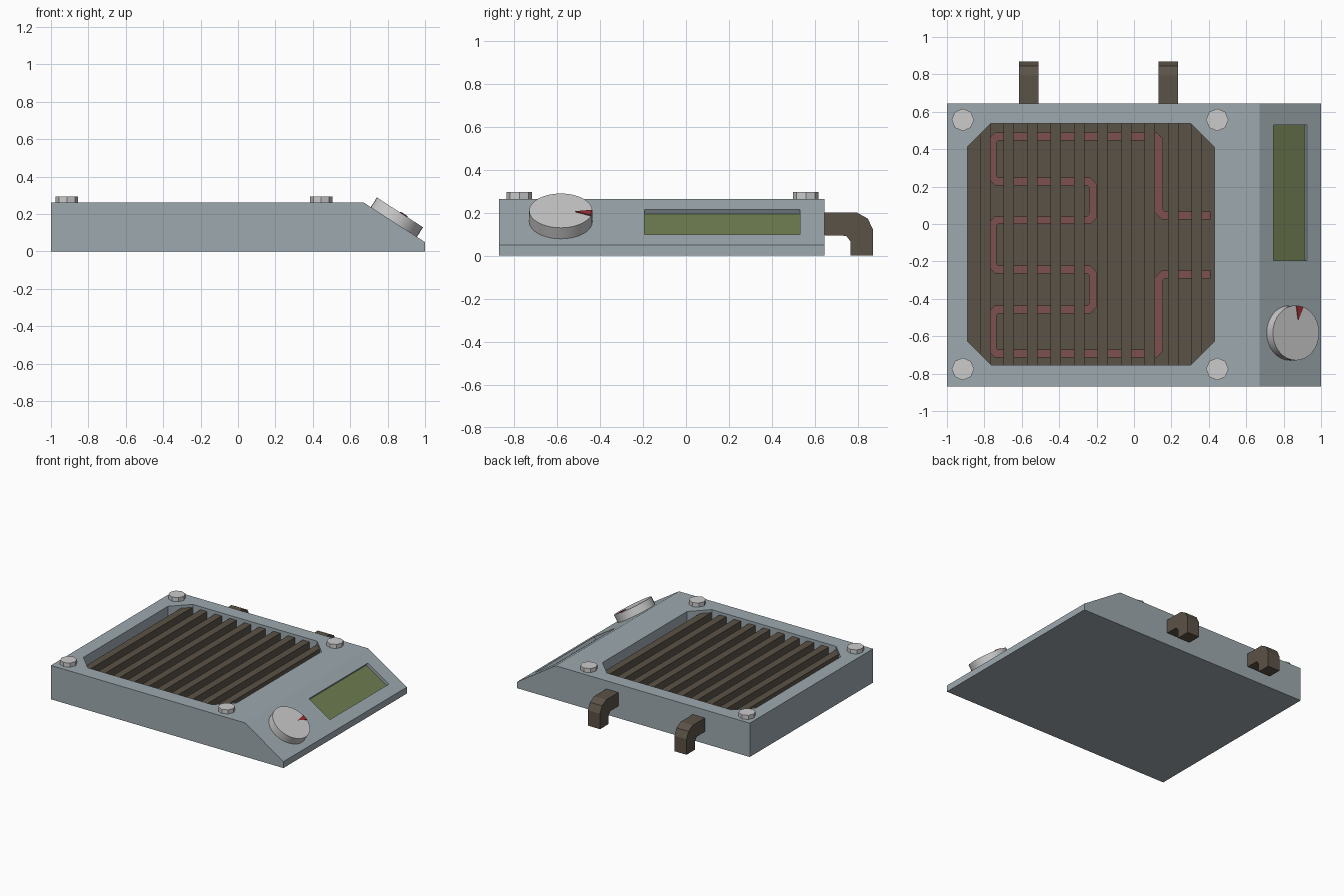
import bpy, bmesh
from math import radians, atan2, cos, sin, pi
from mathutils import Vector, Matrix

if "Cube" in bpy.data.objects:
    bpy.data.objects.remove(bpy.data.objects["Cube"])


def material(name, rgb):
    m = bpy.data.materials.new(name)
    m.diffuse_color = (*rgb, 1)
    m.use_nodes = True
    m.node_tree.nodes["Principled BSDF"].inputs["Base Color"].default_value = m.diffuse_color
    return m


SHELL = material("blue_grey", (0.34, 0.40, 0.43))
IRON = material("dark_iron", (0.105, 0.085, 0.063))
COIL = material("coil_red", (0.20, 0.082, 0.078))
GREEN = material("display_green", (0.16, 0.207, 0.082))
RED = material("pointer_red", (0.33, 0.027, 0.034))


def prism(name, outline, offset, mat=None, matrix=None):
    """Extrude a 3D outline by an offset vector."""
    bm = bmesh.new()
    face = bm.faces.new([bm.verts.new(p) for p in outline])
    ext = bmesh.ops.extrude_face_region(bm, geom=[face], use_keep_orig=True)
    moved = [g for g in ext["geom"] if isinstance(g, bmesh.types.BMVert)]
    bmesh.ops.translate(bm, verts=moved, vec=offset)
    bmesh.ops.recalc_face_normals(bm, faces=bm.faces)
    me = bpy.data.meshes.new(name)
    bm.to_mesh(me)
    bm.free()
    ob = bpy.data.objects.new(name, me)
    bpy.context.collection.objects.link(ob)
    if matrix:
        me.transform(matrix)
    if mat:
        me.materials.append(mat)
    return ob


def ring(r, n, z=0):
    return [(r * cos(2 * pi * i / n), r * sin(2 * pi * i / n), z) for i in range(n)]


def rect(hx, hy, z):
    return [(-hx, -hy, z), (hx, -hy, z), (hx, hy, z), (-hx, hy, z)]


def on_slope(x, y):
    """Frame lying on the sloped control panel."""
    z = TOP - (x - 0.67) * (TOP - 0.05) / 0.33
    return Matrix.Translation((x, y, z)) @ Matrix.Rotation(atan2(TOP - 0.05, 0.33), 4, 'Y')


def cut(target, cutter):
    mod = target.modifiers.new("cut", 'BOOLEAN')
    mod.object = cutter
    mod.operation = 'DIFFERENCE'
    mod.solver = 'EXACT'
    bpy.context.view_layer.objects.active = target
    bpy.ops.object.modifier_apply(modifier=mod.name)
    bpy.data.objects.remove(cutter)


TOP = 0.263
FLOOR = 0.05
CX, CY, HX, HY, CH = -0.23, -0.108, 0.66, 0.645, 0.125

# Body with sloped control panel
profile = [(-1, 0), (1, 0), (1, 0.05), (0.67, TOP), (-1, TOP)]
body = prism("body", [(x, -0.87, z) for x, z in profile], (0, 1.515, 0), SHELL)


# Chamfered heating well and display window cut into the body
def octagon(hx, hy, z):
    q = [(hx, hy - CH), (hx - CH, hy)]
    pts = q + [(-x, y) for x, y in q[::-1]] + [(-x, -y) for x, y in q] + [(x, -y) for x, y in q[::-1]]
    return [(CX + x, CY + y, z) for x, y in pts]


cut(body, prism("well_cutter", octagon(HX, HY, FLOOR), (0, 0, 0.4)))
panel = on_slope(0.836, 0.168)
cut(body, prism("window_cutter", rect(0.107, 0.362, -0.025), (0, 0, 0.1), matrix=panel))

# Well floor and display
prism("well_floor", octagon(HX, HY, FLOOR - 0.005), (0, 0, 0.01), IRON)
prism("display", rect(0.107, 0.362, -0.03), (0, 0, 0.007), GREEN, panel)


# Grill bars, ends following the chamfered corners
def half_len(x):
    return HY - max(0, abs(x) - (HX - CH))


for i in range(10):
    x = (i - 4.5) * 0.1257
    a, b = x - 0.029, x + 0.029
    outline = [(a, -half_len(a)), (b, -half_len(b)), (b, half_len(b)), (a, half_len(a))]
    prism(f"grill_bar_{i + 1}", [(CX + u, CY + v, 0.135) for u, v in outline], (0, 0, 0.105), IRON)

# Heating coil: serpentine path with clipped bends
rows = [0.468, 0.228, 0.02, -0.243, -0.457, -0.693]
path = [Vector((0.41, 0.045)), Vector((0.134, 0.045)), Vector((0.134, rows[0]))]
for i, y in enumerate(rows):
    ends = [-0.22, -0.757] if i % 2 == 0 else [-0.757, -0.22]
    if i == 0:
        ends = [-0.757]
    if i == 5:
        ends = [-0.757, 0.134]
    path += [Vector((x, y)) for x in ends]
path += [Vector((0.134, -0.27)), Vector((0.41, -0.27))]
pts = [path[0]]
for p, c, n in zip(path, path[1:], path[2:]):
    pts += [c + (p - c).normalized() * 0.022, c + (n - c).normalized() * 0.022]
pts.append(path[-1])
left, right = [], []
for i, p in enumerate(pts):
    d0 = (p - pts[max(i - 1, 0)]).normalized()
    d1 = (pts[min(i + 1, len(pts) - 1)] - p).normalized()
    t = (d0 + d1).normalized()
    nrm = Vector((-t.y, t.x))
    ref = d1 if d1.length else d0
    w = 0.021 / max(0.5, t.dot(ref))
    left.append(p + nrm * w)
    right.append(p - nrm * w)
prism("heating_coil", [(p.x, p.y, 0.08) for p in left + right[::-1]], (0, 0, 0.042), COIL)

# Corner bolts
for i, (x, y) in enumerate([(x, y) for x in (-0.915, 0.445) for y in (-0.775, 0.557)]):
    prism(f"bolt_{i + 1}", ring(0.06, 8, TOP - 0.01), (0, 0, 0.042),
          matrix=Matrix.Translation((x, y, 0)))

# Control knob and red pointer
frame = on_slope(0.833, -0.582)
knob = prism("knob", ring(0.147, 32, -0.01), (0, 0, 0.071), matrix=frame)
for o in bpy.context.selected_objects:
    o.select_set(False)
knob.select_set(True)
bpy.context.view_layer.objects.active = knob
bpy.ops.object.shade_smooth_by_angle(angle=radians(30))
prism("knob_pointer", [(0.012, 0.068, 0.055), (0.046, 0.138, 0.055), (0.0, 0.145, 0.055)],
      (0, 0, 0.011), RED, frame)

# Rear support hooks
hook = [(0.635, 0.2), (0.795, 0.2), (0.845, 0.172), (0.87, 0.12), (0.87, 0), (0.765, 0),
        (0.765, 0.065), (0.745, 0.092), (0.635, 0.095)]
for side, x in (("left", -0.562), ("right", 0.182)):
    prism(f"rear_hook_{side}", [(x - 0.052, y, z) for y, z in hook], (0.104, 0, 0), IRON)
